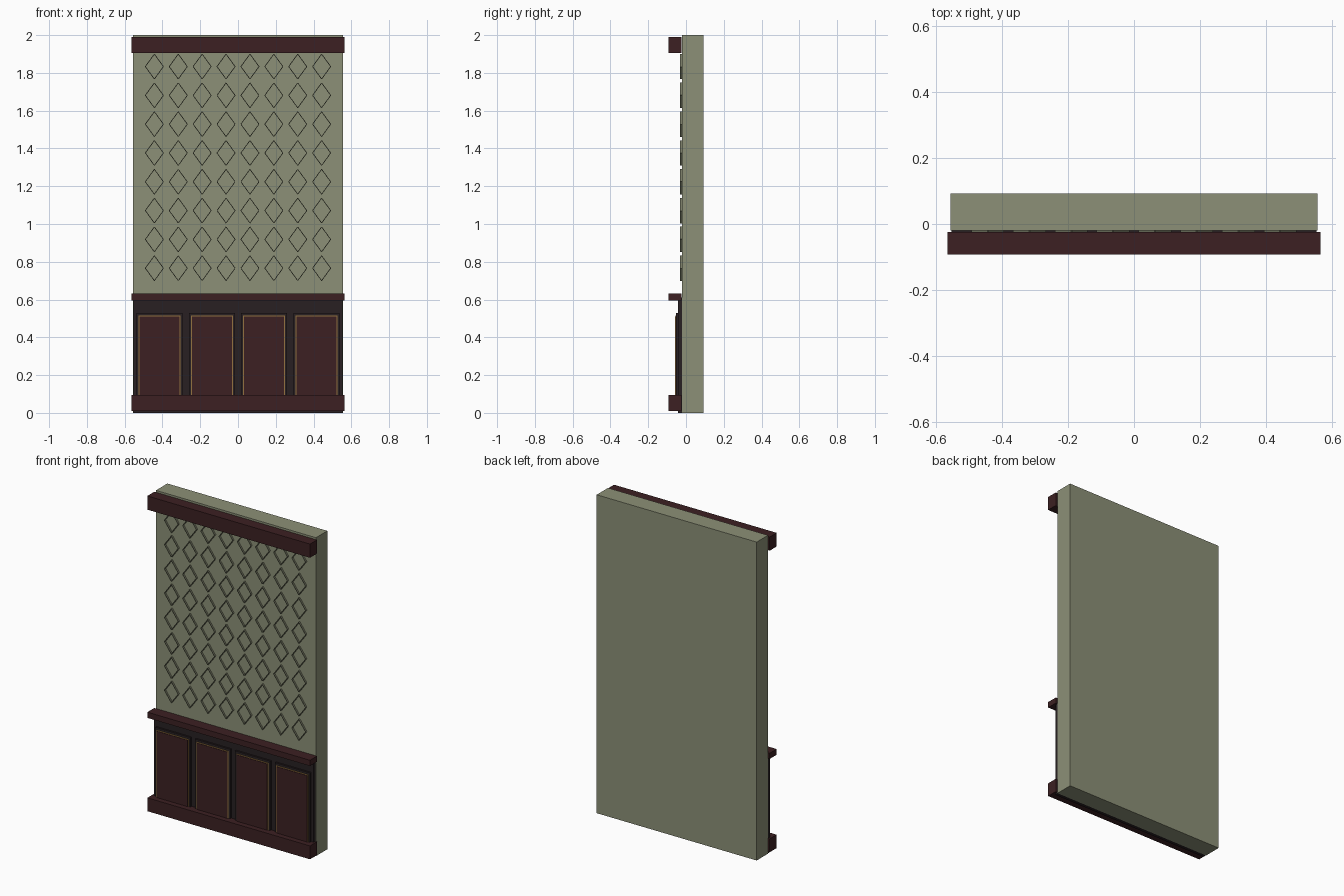
import bpy
import bmesh
from math import atan2, hypot
from mathutils import Matrix, Vector

cube = bpy.data.objects.get("Cube")
if cube:
    bpy.data.objects.remove(cube, do_unlink=True)


def material(name, rgb):
    mat = bpy.data.materials.new(name)
    mat.use_nodes = True
    mat.diffuse_color = (*rgb, 1)
    mat.node_tree.nodes["Principled BSDF"].inputs["Base Color"].default_value = (*rgb, 1)
    return mat


olive = material("olive plaster", (0.262, 0.28, 0.184))
stencil = material("shaded olive", (0.17, 0.18, 0.12))
mahogany = material("mahogany", (0.045, 0.0145, 0.016))
dark_wood = material("dark wood", (0.021, 0.0145, 0.016))
gold = material("old gold", (0.3, 0.17, 0.05))


def add_box(bm, low, high, turn=0, pivot=None):
    """Box between two corners, optionally turned in the wall plane."""
    low, high = Vector(low), Vector(high)
    mat = Matrix.Translation((low + high) / 2)
    mat = mat @ Matrix.Rotation(turn, 4, 'Y') @ Matrix.Diagonal((*(high - low), 1))
    bmesh.ops.create_cube(bm, size=1, matrix=mat)


def finish(name, bm, mat):
    mesh = bpy.data.meshes.new(name)
    bm.to_mesh(mesh)
    bm.free()
    mesh.materials.append(mat)
    obj = bpy.data.objects.new(name, mesh)
    bpy.context.collection.objects.link(obj)
    return obj


def box(name, half_x, y, z, mat, x=0):
    bm = bmesh.new()
    add_box(bm, (x - half_x, y[0], z[0]), (x + half_x, y[1], z[1]))
    return finish(name, bm, mat)


# Wall slab and wainscot backing
box("wall", 0.556, (-0.02, 0.0925), (0, 2), olive)
box("wainscot_backing", 0.553, (-0.042, -0.02), (0, 0.61), dark_wood)

# Horizontal mouldings
for name, z in (("baseboard", (0.01, 0.094)),
                ("chair_rail", (0.596, 0.632)),
                ("crown_moulding", (1.904, 1.99))):
    box(name, 0.565, (-0.0925, -0.024), z, mahogany)

# Raised panels, each with a dark surround and a thin gold border
for i in range(4):
    x = (i - 1.5) * 0.277
    box(f"panel_surround_{i}", 0.122, (-0.053, -0.04), (0.03, 0.53), dark_wood, x)
    box(f"panel_gold_border_{i}", 0.111, (-0.056, -0.04), (0.05, 0.516), gold, x)
    box(f"panel_{i}", 0.106, (-0.059, -0.04), (0.055, 0.511), mahogany, x)

# Raised diamond outlines on the upper wall
bm = bmesh.new()
half_w, half_h, strip = 0.048, 0.066, 0.002
length = hypot(half_w, half_h)
for col in range(8):
    for row in range(8):
        cx, cz = (col - 3.5) * 0.1265, 0.766 + row * 0.1525
        for sx in (-1, 1):
            for sz in (-1, 1):
                mx, mz = cx + sx * half_w / 2, cz + sz * half_h / 2
                add_box(bm, (mx - length / 2, -0.031, mz - strip),
                        (mx + length / 2, -0.019, mz + strip),
                        turn=sx * sz * atan2(half_h, half_w))
finish("diamond_pattern", bm, stencil)
